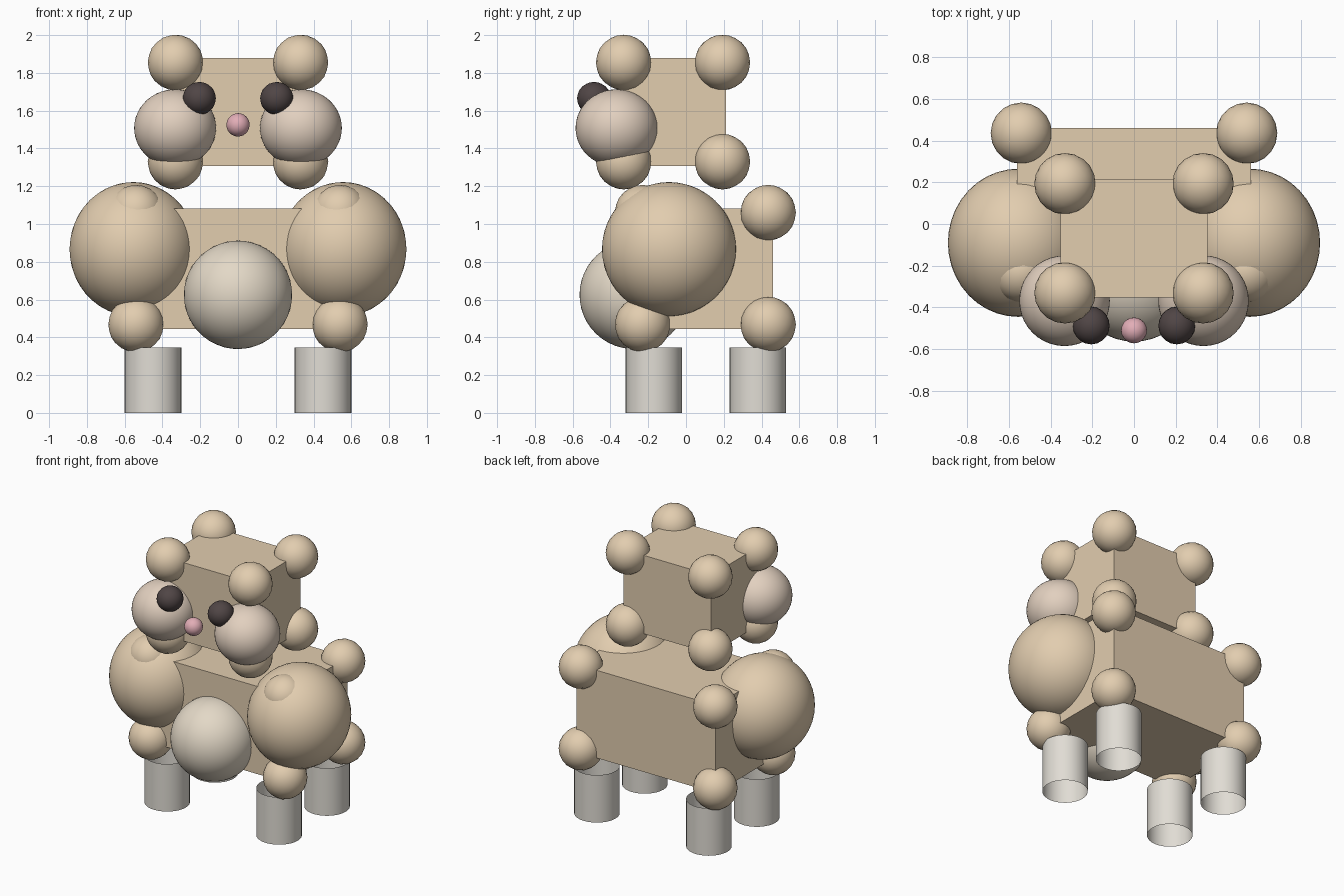
import bpy, math

if "Cube" in bpy.data.objects:
    bpy.data.objects.remove(bpy.data.objects["Cube"])


def material(name, rgb):
    m = bpy.data.materials.new(name)
    m.diffuse_color = (*rgb, 1)
    m.use_nodes = True
    m.node_tree.nodes["Principled BSDF"].inputs["Base Color"].default_value = m.diffuse_color
    return m


tan = material("tan", (0.76, 0.61, 0.43))
cream = material("cream", (0.77, 0.69, 0.57))
blush = material("blush", (0.76, 0.63, 0.52))
dark = material("dark", (0.08, 0.06, 0.06))
pink = material("pink", (0.76, 0.42, 0.47))
pale = material("pale", (0.75, 0.72, 0.66))


def finish(name, mat):
    o = bpy.context.object
    o.name = name
    o.data.materials.append(mat)
    return o


def box(name, lo, hi, mat):
    bpy.ops.mesh.primitive_cube_add(
        size=1, location=[(a + b) / 2 for a, b in zip(lo, hi)])
    o = finish(name, mat)
    o.scale = [b - a for a, b in zip(lo, hi)]


def ball(name, loc, radii, mat, subdiv=3):
    bpy.ops.mesh.primitive_ico_sphere_add(
        subdivisions=subdiv, radius=1, location=loc)
    o = finish(name, mat)
    o.scale = radii
    bpy.ops.object.shade_smooth()


def corner_balls(name, xs, ys, zs, r):
    for x in xs:
        for y in ys:
            for z in zs:
                ball(name, (x, y, z), (r, r, r), tan)


# Body and head blocks with a ball on every corner
box("body", (-0.56, -0.255, 0.445), (0.56, 0.46, 1.082), tan)
corner_balls("body_corner", (-0.54, 0.54), (-0.23, 0.435), (0.468, 1.06), 0.147)
box("head", (-0.352, -0.352, 1.308), (0.352, 0.213, 1.878), tan)
corner_balls("head_corner", (-0.331, 0.331), (-0.33, 0.193), (1.33, 1.855), 0.147)

# Belly and nose
ball("belly", (0, -0.277, 0.625), (0.287, 0.287, 0.287), cream, 4)
ball("nose", (0, -0.51, 1.525), (0.062, 0.062, 0.062), pink)

# Paired shoulders, cheeks and eyes
for s in (-1, 1):
    ball("shoulder", (s * 0.555, -0.09, 0.867), (0.337, 0.355, 0.355), tan, 4)
    ball("cheek", (s * 0.333, -0.368, 1.508), (0.217, 0.217, 0.205), blush, 4)
    ball("eye", (s * 0.205, -0.487, 1.665), (0.088, 0.09, 0.087), dark)

    # Open tube legs
    for y in (-0.17, 0.38):
        bpy.ops.mesh.primitive_cylinder_add(
            vertices=32, radius=0.15, depth=0.345, end_fill_type='NOTHING',
            location=(s * 0.45, y, 0.1725))
        finish("leg", pale)
        bpy.ops.object.shade_smooth_by_angle(angle=math.radians(40))
